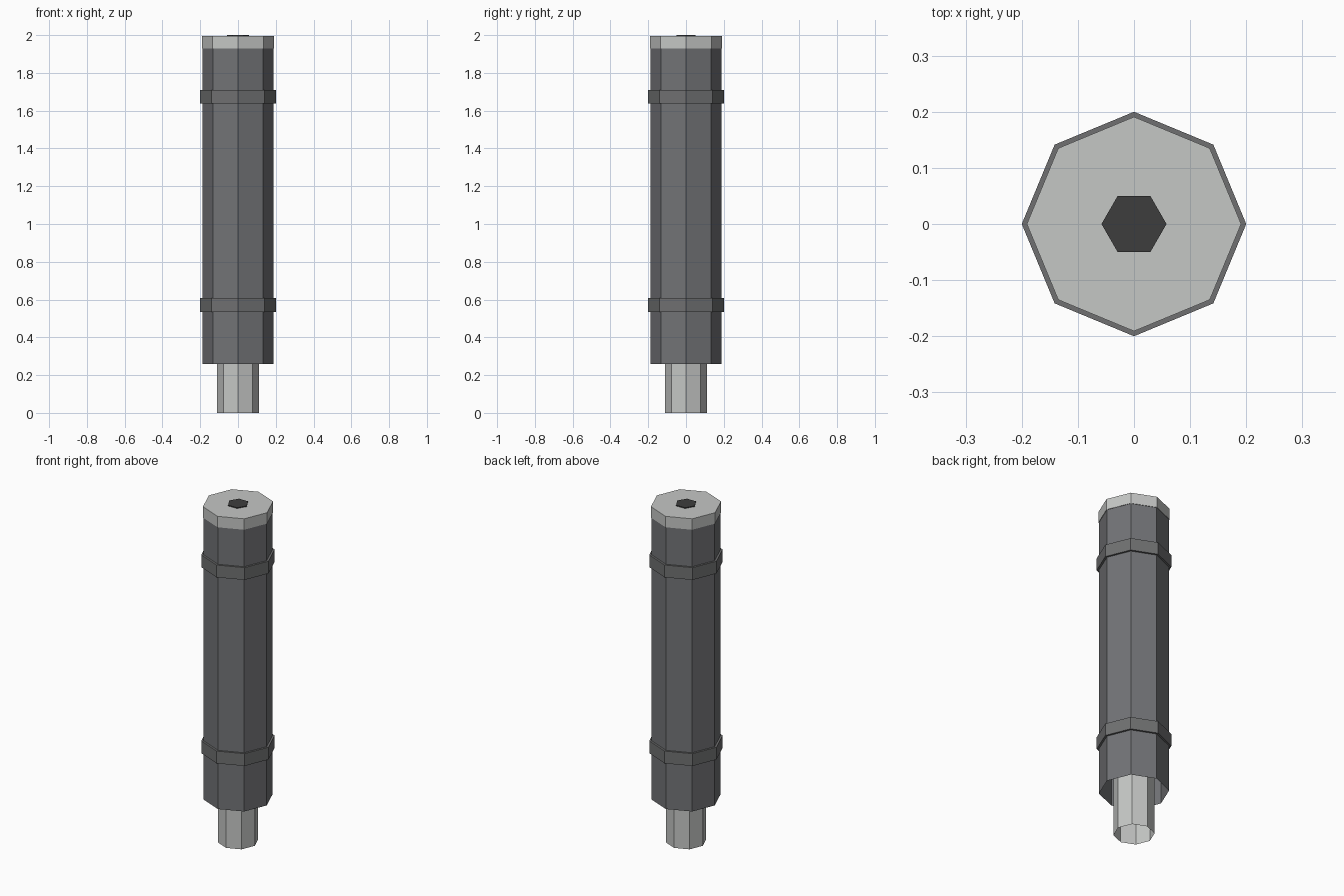
import bpy, bmesh, math

if "Cube" in bpy.data.objects:
    bpy.data.objects.remove(bpy.data.objects["Cube"])


def material(name, rgb):
    m = bpy.data.materials.new(name)
    m.diffuse_color = (*rgb, 1)
    m.use_nodes = True
    m.node_tree.nodes["Principled BSDF"].inputs["Base Color"].default_value = m.diffuse_color
    return m


light = material("light grey", (0.56, 0.57, 0.56))
body_grey = material("dark blue grey", (0.168, 0.172, 0.182))
band_grey = material("dark grey", (0.160, 0.163, 0.165))
black = material("near black", (0.048, 0.048, 0.048))


def prism(name, sides, radius, z0, z1, mat, bottom=True, top=True):
    """Upright prism with a corner on +x; either end may be left open."""
    bm = bmesh.new()
    rings = []
    for z in (z0, z1):
        rings.append([bm.verts.new((radius * math.cos(2 * math.pi * i / sides),
                                    radius * math.sin(2 * math.pi * i / sides), z))
                      for i in range(sides)])
    lo, hi = rings
    for i in range(sides):
        j = (i + 1) % sides
        bm.faces.new((lo[i], lo[j], hi[j], hi[i]))
    if bottom:
        bm.faces.new(lo[::-1])
    if top:
        bm.faces.new(hi)
    mesh = bpy.data.meshes.new(name)
    bm.to_mesh(mesh)
    bm.free()
    mesh.materials.append(mat)
    obj = bpy.data.objects.new(name, mesh)
    bpy.context.collection.objects.link(obj)
    return obj


# Hollow inner tube, showing below the sleeve
prism("inner_tube", 8, 0.11, 0.0, 1.93, light, bottom=False)

# Outer sleeve, open at the lower end
prism("outer_sleeve", 8, 0.188, 0.26, 1.935, body_grey, bottom=False)

# Two raised bands around the sleeve
for label, z in (("lower", 0.535), ("upper", 1.637)):
    prism(label + "_band", 8, 0.2, z, z + 0.073, band_grey)

# End cap with a hexagonal plate on top
prism("end_cap", 8, 0.191, 1.93, 1.995, light)
prism("hex_plate", 6, 0.058, 1.994, 2.0, black)
